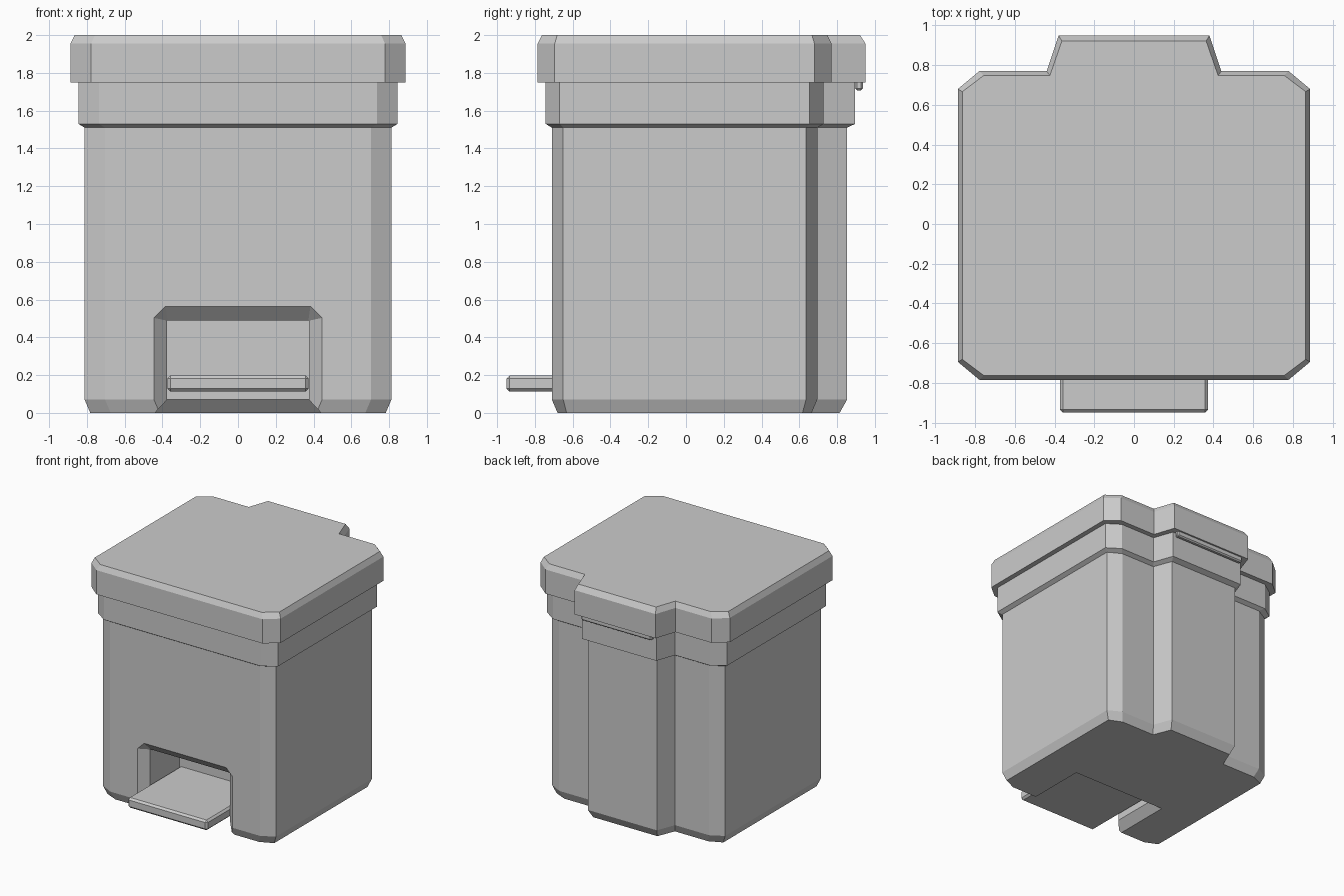
import bpy, bmesh

cube = bpy.data.objects.get("Cube")
if cube:
    bpy.data.objects.remove(cube, do_unlink=True)

grey = bpy.data.materials.new("light_grey")
grey.use_nodes = True
colour = (0.6, 0.6, 0.6, 1)
grey.diffuse_color = colour
grey.node_tree.nodes["Principled BSDF"].inputs["Base Color"].default_value = colour


def loft(name, rings):
    """Closed solid through a stack of rings with equal point counts."""
    bm = bmesh.new()
    loops = [[bm.verts.new(p) for p in ring] for ring in rings]
    for a, b in zip(loops, loops[1:]):
        for i in range(len(a)):
            j = (i + 1) % len(a)
            bm.faces.new((a[i], a[j], b[j], b[i]))
    bm.faces.new(loops[0])
    bm.faces.new(loops[-1])
    bmesh.ops.recalc_face_normals(bm, faces=bm.faces)
    mesh = bpy.data.meshes.new(name)
    bm.to_mesh(mesh)
    bm.free()
    mesh.materials.append(grey)
    obj = bpy.data.objects.new(name, mesh)
    bpy.context.collection.objects.link(obj)
    return obj


def outline(z, d):
    """Square plan with cut corners and a rear hinge bulge, inset by d."""
    x, front, back = 0.887 - d, -0.785 + d, 0.77 - d
    cut_x, cut_y = 0.108, 0.09 - 0.4 * d
    half = [(x - cut_x, front), (x, front + cut_y), (x, back - cut_y),
            (x - cut_x, back), (0.44 - 0.75 * d, back),
            (0.38 - 0.75 * d, 0.95 - 1.3 * d)]
    return [(px, py, z) for px, py in half + [(-px, py) for px, py in reversed(half)]]


def box(name, x, y0, y1, z0, z1, bevel=0):
    corners = [(-x, y0), (x, y0), (x, y1), (-x, y1)]
    obj = loft(name, [[(px, py, z) for px, py in corners] for z in (z0, z1)])
    if bevel:
        mod = obj.modifiers.new("chamfer", "BEVEL")
        mod.width = bevel
        mod.segments = 1
    return obj


def arch(y, x, top, cut):
    """Upright opening section with cut upper corners."""
    return [(px, y, pz) for px, pz in
            [(-x, -0.1), (x, -0.1), (x, top - cut), (x - cut, top),
             (cut - x, top), (-x, top - cut)]]


# Bin body with its chamfered foot and wider upper rim
body = loft("bin_body", [outline(z, d) for z, d in
                         [(0, 0.105), (0.07, 0.075), (1.51, 0.075),
                          (1.53, 0.042), (1.77, 0.042)]])

# Lid with chamfered top edge
loft("lid", [outline(1.75, 0), outline(1.955, 0), outline(2, 0.022)])

# Pedal recess: straight pocket, flared mouth and flared floor edge
W, BACK = 0.375, -0.25
pocket = box("recess_cutter", W, -0.8, BACK, -0.1, 0.49)
mouth = loft("mouth_cutter", [arch(-0.72, 0.455, 0.575, 0.07),
                              arch(-0.64, W, 0.49, 0.002)])


def floor_ring(z, grow):
    return [(sx * (W + grow), y, z) for sx, y in
            [(-1, -0.8), (1, -0.8), (1, BACK + grow), (-1, BACK + grow)]]


floor = loft("floor_cutter", [floor_ring(-0.01, 0.075), floor_ring(0.07, 0)])

for cutter in (pocket, mouth, floor):
    mod = body.modifiers.new(cutter.name, "BOOLEAN")
    mod.operation = "DIFFERENCE"
    mod.solver = "EXACT"
    mod.object = cutter
    cutter.hide_render = True
    cutter.hide_viewport = True

# Foot pedal and rear lid stop
box("pedal", 0.374, -0.95, -0.2, 0.112, 0.198, 0.016)
box("rear_hinge_bar", 0.33, 0.896, 0.936, 1.708, 1.76, 0.01)
